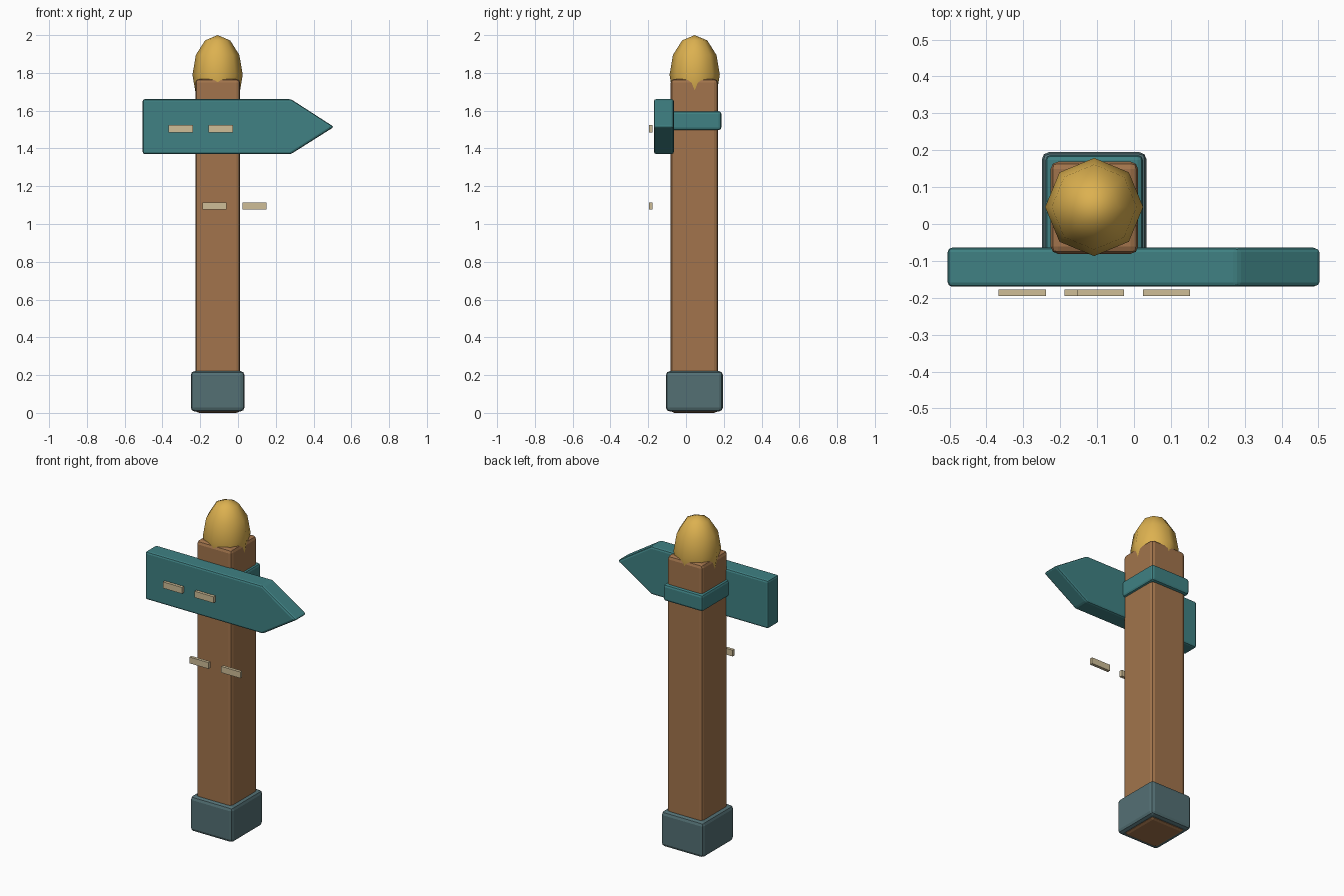
import bpy, bmesh, math

if "Cube" in bpy.data.objects:
    bpy.data.objects.remove(bpy.data.objects["Cube"])


def material(name, rgb):
    m = bpy.data.materials.new(name)
    m.diffuse_color = (*rgb, 1)
    m.use_nodes = True
    m.node_tree.nodes["Principled BSDF"].inputs["Base Color"].default_value = m.diffuse_color
    return m


WOOD = material("brown wood", (0.36, 0.175, 0.072))
TEAL = material("teal paint", (0.05, 0.22, 0.228))
SLATE = material("slate grey", (0.088, 0.162, 0.175))
GOLD = material("gold", (0.72, 0.44, 0.08))
CREAM = material("cream", (0.62, 0.51, 0.31))


def prism(name, outline, y0, y1, mat, bevel=0.0):
    """Extrude an x-z outline from y0 to y1 and soften its edges."""
    bm = bmesh.new()
    face = bm.faces.new([bm.verts.new((x, y0, z)) for x, z in outline])
    ext = bmesh.ops.extrude_face_region(bm, geom=[face])
    verts = [v for v in ext["geom"] if isinstance(v, bmesh.types.BMVert)]
    bmesh.ops.translate(bm, verts=verts, vec=(0, y1 - y0, 0))
    bmesh.ops.recalc_face_normals(bm, faces=bm.faces)
    mesh = bpy.data.meshes.new(name)
    bm.to_mesh(mesh)
    bm.free()
    mesh.materials.append(mat)
    ob = bpy.data.objects.new(name, mesh)
    bpy.context.collection.objects.link(ob)
    if bevel:
        mod = ob.modifiers.new("bevel", "BEVEL")
        mod.width = bevel
        mod.segments = 2
        mod.limit_method = "ANGLE"
    return ob


def box(name, x, y, z, mat, bevel=0.0):
    outline = [(x[0], z[0]), (x[1], z[0]), (x[1], z[1]), (x[0], z[1])]
    return prism(name, outline, y[0], y[1], mat, bevel)


# Post, foot and strap that holds the sign
box("post", (-0.226, 0.011), (-0.081, 0.169), (0.0, 1.768), WOOD, 0.02)
box("foot", (-0.25, 0.034), (-0.106, 0.195), (0.008, 0.221), SLATE, 0.02)
box("strap", (-0.24, 0.024), (-0.1, 0.187), (1.497, 1.597), TEAL, 0.014)

# Arrow-shaped sign board
arrow = [(-0.505, 1.37), (0.28, 1.37), (0.508, 1.514), (0.28, 1.661), (-0.505, 1.661)]
prism("arrow_board", arrow, -0.17, -0.064, TEAL, 0.012)

# Small bars in front of the board and the post
for i, (x, z) in enumerate([(-0.303, 1.504), (-0.091, 1.504), (-0.125, 1.096), (0.088, 1.096)]):
    box(f"bar_{i + 1}", (x - 0.064, x + 0.064), (-0.195, -0.177), (z - 0.019, z + 0.019), CREAM)

# Low-poly egg-shaped finial
bpy.ops.mesh.primitive_uv_sphere_add(segments=8, ring_count=6, radius=1, location=(-0.108, 0.046, 1.79))
finial = bpy.context.object
finial.name = "finial"
finial.scale = (0.133, 0.133, 0.21)
finial.data.materials.append(GOLD)
bpy.ops.object.shade_smooth()
